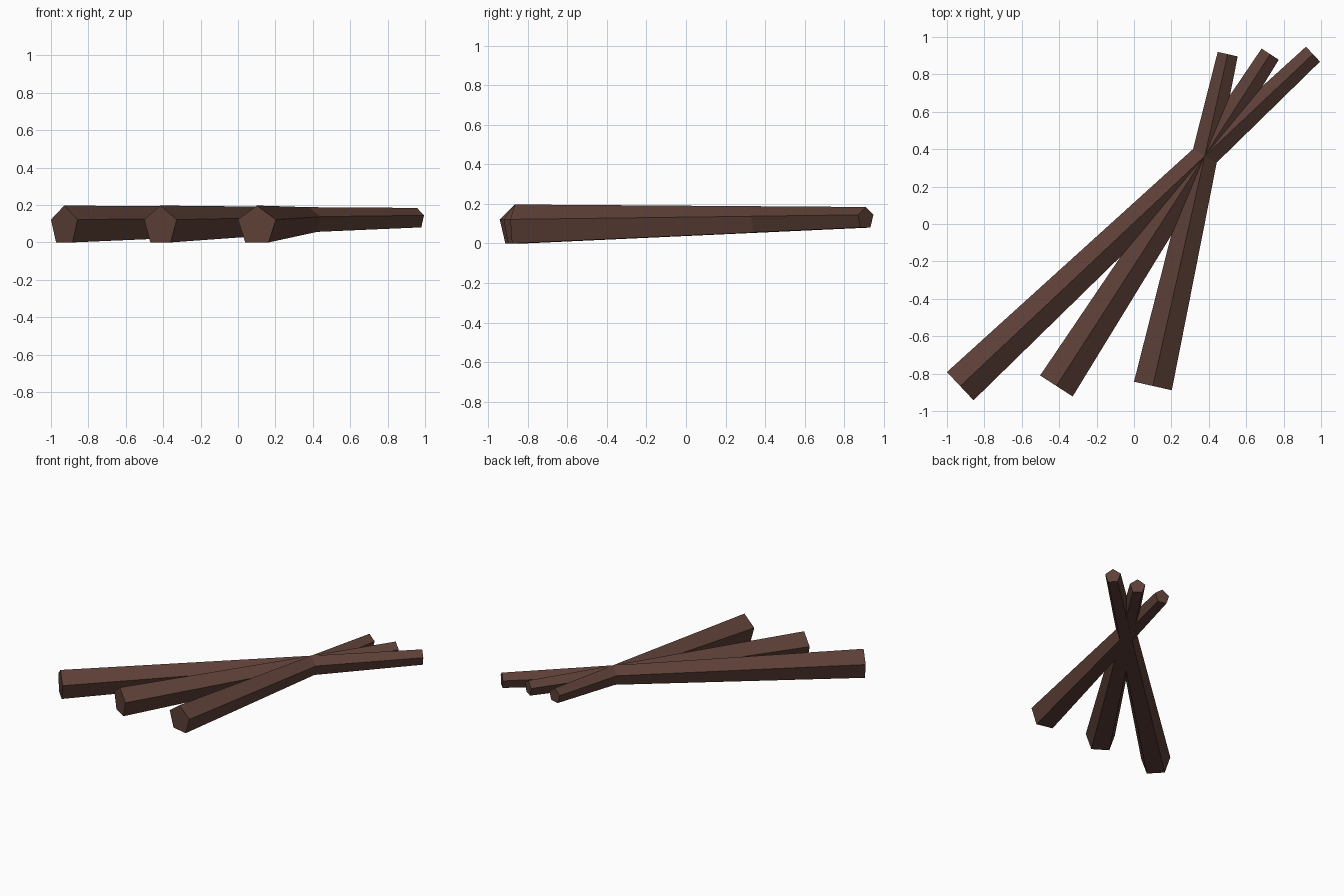
import bpy, bmesh, math
from mathutils import Vector

if "Cube" in bpy.data.objects:
    bpy.data.objects.remove(bpy.data.objects["Cube"])

SIDES = 5
wood = bpy.data.materials.new("dark brown wood")
wood.diffuse_color = (0.109, 0.051, 0.038, 1)
wood.use_nodes = True
wood.node_tree.nodes["Principled BSDF"].inputs["Base Color"].default_value = wood.diffuse_color


def ring(bm, center, radius, side):
    """Upright pentagon with one corner on top."""
    verts = []
    for i in range(SIDES):
        a = 2 * math.pi * i / SIDES
        offset = side * math.sin(a) + Vector((0, 0, 1)) * math.cos(a)
        verts.append(bm.verts.new(center + offset * radius))
    return verts


def pole(name, thick_xy, thin_xy):
    """Tapered five-sided pole lying from its thick end to its thin end."""
    start = Vector((*thick_xy, 0.0882))
    end = Vector((*thin_xy, 0.127))
    side = (end - start).cross(Vector((0, 0, 1))).normalized()
    bm = bmesh.new()
    a = ring(bm, start, 0.109, side)
    b = ring(bm, end, 0.0575, side)
    for i in range(SIDES):
        j = (i + 1) % SIDES
        bm.faces.new((a[i], a[j], b[j], b[i]))
    bm.faces.new(a)
    bm.faces.new(b)
    bmesh.ops.recalc_face_normals(bm, faces=bm.faces)
    mesh = bpy.data.meshes.new(name)
    bm.to_mesh(mesh)
    bm.free()
    mesh.materials.append(wood)
    bpy.context.collection.objects.link(bpy.data.objects.new(name, mesh))


# Three poles crossing at one point
pole("left_pole", (-0.929, -0.867), (0.957, 0.908))
pole("middle_pole", (-0.415, -0.866), (0.728, 0.908))
pole("right_pole", (0.101, -0.866), (0.501, 0.908))
